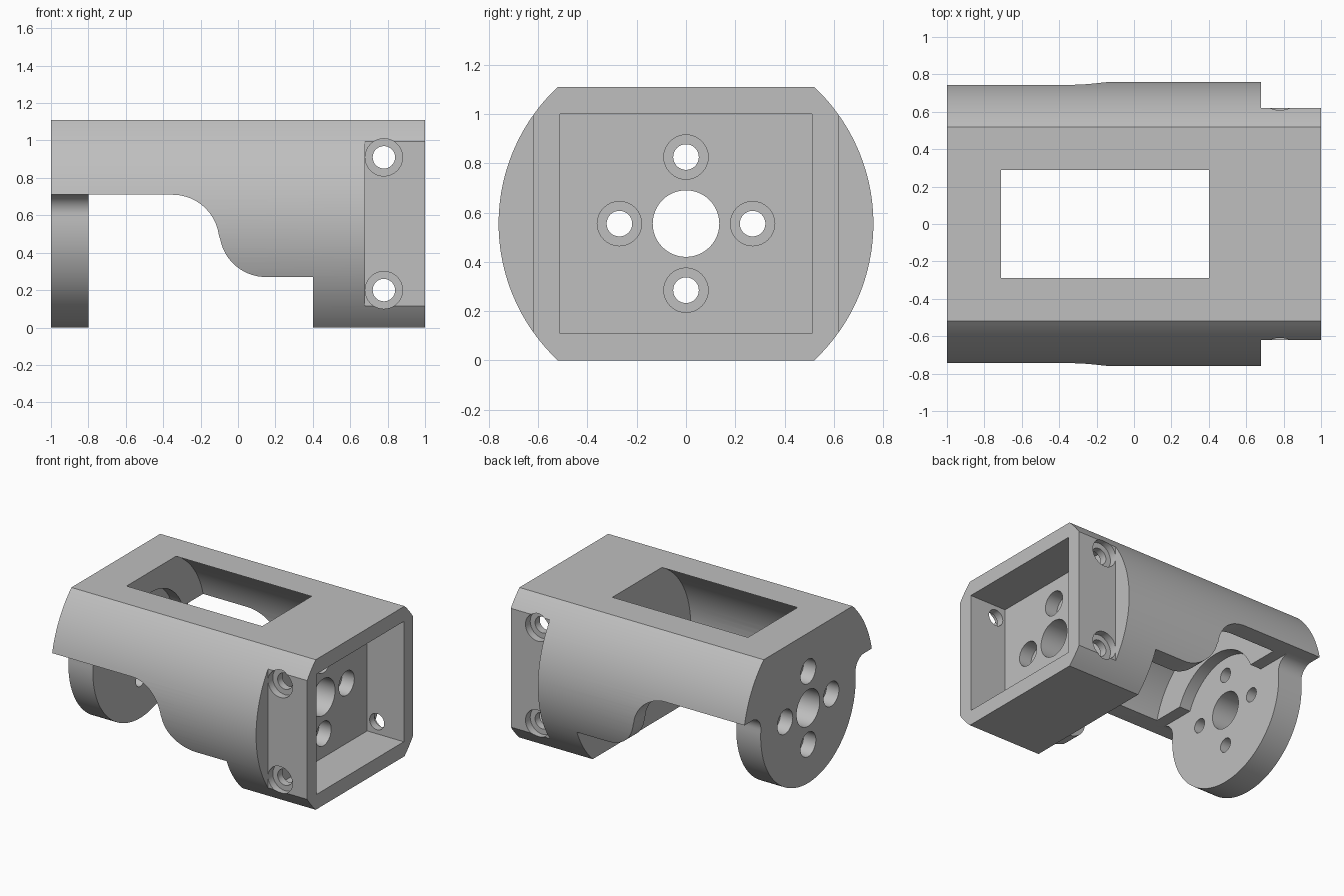
import bpy, bmesh, math
from mathutils import Vector

if "Cube" in bpy.data.objects:
    bpy.data.objects.remove(bpy.data.objects["Cube"], do_unlink=True)

MID = 0.555      # height of the long axis
TOP = 1.11
R = 0.76         # outer shell radius
LEDGE = 0.71     # underside of the raised end


def arc(cx, cz, r, start, end, n=32):
    """Points on an arc, angles in degrees."""
    angles = [math.radians(start + (end - start) * i / n) for i in range(n + 1)]
    return [(cx + r * math.cos(a), cz + r * math.sin(a)) for a in angles]


def prism(name, pts, axis, a, b):
    """Extrude a (side, z) profile along the x or y axis from a to b."""
    bm = bmesh.new()
    place = (lambda p, t: Vector((t, p[0], p[1]))) if axis == "x" else (lambda p, t: Vector((p[0], t, p[1])))
    face = bm.faces.new([bm.verts.new(place(p, a)) for p in pts])
    ext = bmesh.ops.extrude_face_region(bm, geom=[face])
    verts = [v for v in ext["geom"] if isinstance(v, bmesh.types.BMVert)]
    bmesh.ops.translate(bm, verts=verts, vec=place((0, 0), b - a))
    bmesh.ops.recalc_face_normals(bm, faces=bm.faces)
    mesh = bpy.data.meshes.new(name)
    bm.to_mesh(mesh)
    bm.free()
    obj = bpy.data.objects.new(name, mesh)
    bpy.context.collection.objects.link(obj)
    return obj


def rod(name, c, z, r, axis, a, b, n=48):
    return prism(name, arc(c, z, r, 0, 360, n)[:-1], axis, a, b)


def rect(name, s0, s1, z0, z1, axis, a, b):
    return prism(name, [(s0, z0), (s1, z0), (s1, z1), (s0, z1)], axis, a, b)


def combine(target, tool, operation="DIFFERENCE"):
    tool.hide_render = True
    mod = target.modifiers.new(tool.name, "BOOLEAN")
    mod.operation, mod.solver, mod.object = operation, "EXACT", tool
    bpy.context.view_layer.objects.active = target
    bpy.ops.object.modifier_apply(modifier=mod.name)
    bpy.data.objects.remove(tool, do_unlink=True)


# Shell: a cylinder with flat top and bottom
flat = math.degrees(math.asin(MID / R))
profile = arc(0, MID, R, -flat, flat, 48) + arc(0, MID, R, 180 - flat, 180 + flat, 48)
body = prism("bracket_body", profile, "x", -1, 1)

# Underside clearance with an S-shaped edge
tilt = math.degrees(math.atan2(0.06, 0.5))
under = [(-1.1, -0.1), (-1.1, LEDGE)]
under += arc(-0.35, 0.46, 0.25, 90, tilt, 20)
under += arc(0.15, 0.52, 0.25, 180 + tilt, 270, 20)[1:]
under += [(0.4, 0.27), (0.4, -0.1)]
combine(body, prism("underside_cut", under, "y", -1, 1))

# Round end plate with fillets up to the shell
fr = 0.1
fz = LEDGE - fr
fy = math.sqrt((MID + fr) ** 2 - (fz - MID) ** 2)
t = math.degrees(math.atan2(fz - MID, fy))
fillet = arc(fy, fz, fr, 90, 180 + t, 12)
plate = [(fy, 0.8)] + fillet + arc(0, MID, MID, t, -180 - t, 72)[1:-1]
plate += [(-y, z) for y, z in reversed(fillet)] + [(-fy, 0.8)]
combine(body, prism("end_plate", plate, "x", -1, -0.8), "UNION")

# Round inner cavity that breaks through the top as a window
combine(body, rod("cavity", 0, MID, 0.626, "x", -0.71, 0.4, 96))
combine(body, rod("hub_clearance", 0, MID, 0.4, "x", -0.8, -0.6, 64))

# Rectangular end pocket
combine(body, rect("end_pocket", -0.51, 0.51, 0.11, 1.0, "x", 0.7, 1.1))

# Axial hole and its ring of counterbored bolt holes
combine(body, rod("axle_hole", 0, MID, 0.135, "x", -1.2, 1.2))
for y, z in ((0.27, 0), (-0.27, 0), (0, 0.27), (0, -0.27)):
    combine(body, rod("bolt_hole", y, MID + z, 0.052, "x", -1.2, 1.2, 32))
    combine(body, rod("pocket_bore", y, MID + z, 0.09, "x", 0.6, 0.75, 32))
    combine(body, rod("plate_bore", y, MID + z, 0.09, "x", -1.2, -0.9, 32))

# Flat side recesses with counterbored cross holes
for s in (1, -1):
    near, far = sorted((s * 0.62, s * 0.9))
    combine(body, rect("side_recess", 0.68, 1.1, -0.1, 1.2, "y", near, far))
    for z in (0.2, 0.91):
        near, far = sorted((s * 0.565, s * 0.9))
        combine(body, rod("side_bore", 0.78, z, 0.1, "y", near, far, 32))
        near, far = sorted((s * 0.45, s * 0.9))
        combine(body, rod("side_hole", 0.78, z, 0.06, "y", near, far, 32))

# Grey material
grey = bpy.data.materials.new("plain_grey")
grey.use_nodes = True
colour = (0.52, 0.52, 0.52, 1)
grey.diffuse_color = colour
grey.node_tree.nodes["Principled BSDF"].inputs["Base Color"].default_value = colour
body.data.materials.clear()
body.data.materials.append(grey)
for p in body.data.polygons:
    p.material_index = 0

bpy.ops.object.select_all(action="DESELECT")
body.select_set(True)
bpy.context.view_layer.objects.active = body
bpy.ops.object.shade_smooth_by_angle(angle=math.radians(30))
